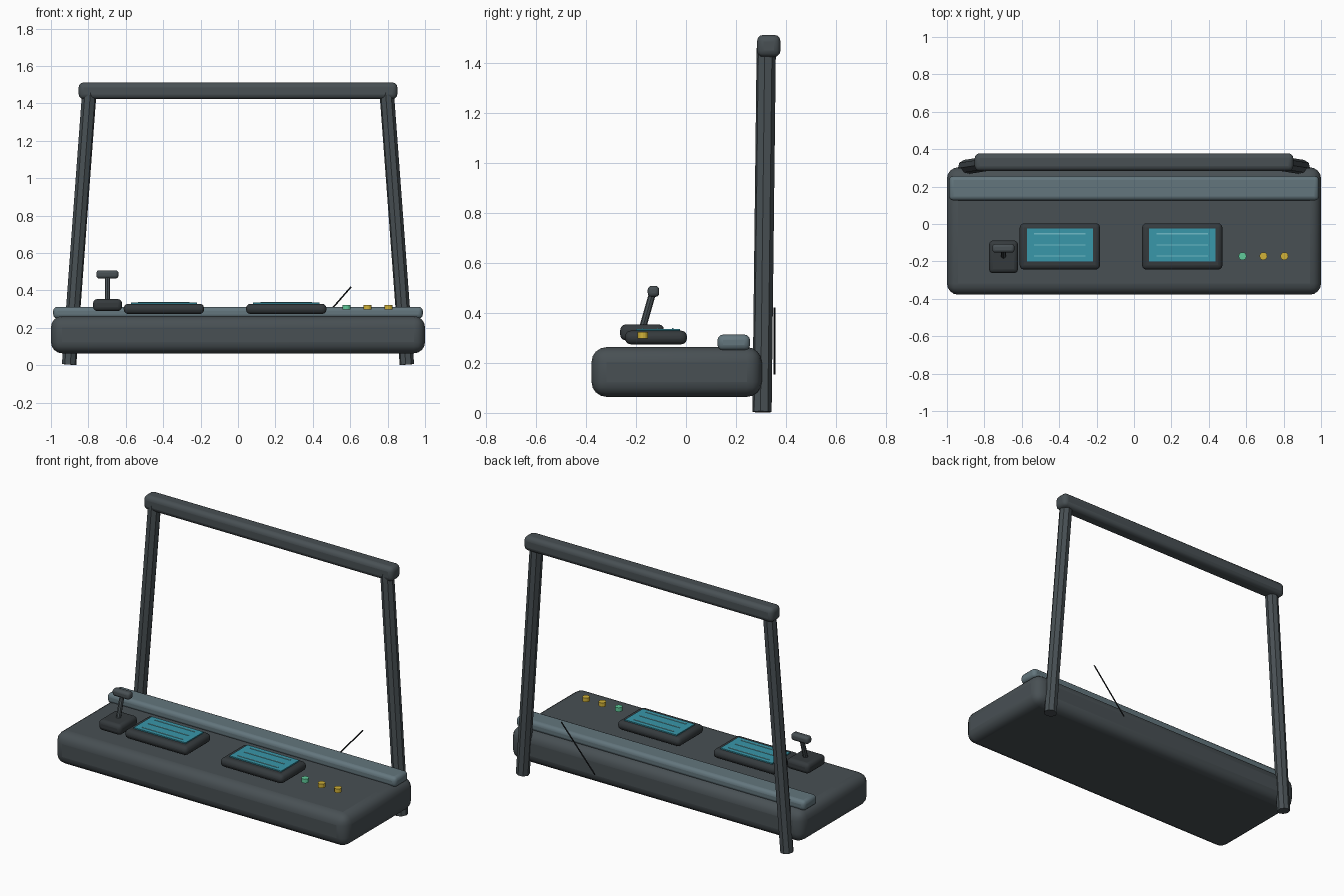
import bpy, math
from mathutils import Vector

if "Cube" in bpy.data.objects:
    bpy.data.objects.remove(bpy.data.objects["Cube"])


def mat(name, r, g, b):
    m = bpy.data.materials.new(name)
    m.diffuse_color = (r, g, b, 1)
    m.use_nodes = True
    m.node_tree.nodes["Principled BSDF"].inputs["Base Color"].default_value = m.diffuse_color
    return m


SHELL = mat("shell_grey", 0.065, 0.08, 0.088)
DARK = mat("dark_grey", 0.035, 0.042, 0.046)
TRIM = mat("trim_blue_grey", 0.125, 0.18, 0.205)
TEAL = mat("screen_teal", 0.04, 0.31, 0.40)
LINE = mat("screen_line", 0.16, 0.50, 0.58)
YELLOW = mat("yellow", 0.65, 0.45, 0.04)
GREEN = mat("green", 0.12, 0.60, 0.33)
BLACK = mat("black", 0.01, 0.012, 0.014)


def box(name, lo, hi, material, bevel=0, segments=3):
    """Box between two corners, with optional rounded edges."""
    lo, hi = Vector(lo), Vector(hi)
    bpy.ops.mesh.primitive_cube_add(size=1, location=(lo + hi) / 2)
    o = bpy.context.object
    o.name = name
    o.scale = hi - lo
    bpy.ops.object.transform_apply(location=False, rotation=False, scale=True)
    o.data.materials.append(material)
    if bevel:
        b = o.modifiers.new("round", 'BEVEL')
        b.width, b.segments = bevel, segments
        bpy.ops.object.shade_smooth_by_angle(angle=math.radians(35))
    return o


def rod(name, a, b, radius, material, sides=8):
    """Straight faceted rod from a to b."""
    a, b = Vector(a), Vector(b)
    d = b - a
    bpy.ops.mesh.primitive_cylinder_add(vertices=sides, radius=radius, depth=d.length,
                                        location=(a + b) / 2,
                                        rotation=d.to_track_quat('Z', 'Y').to_euler())
    o = bpy.context.object
    o.name = name
    o.data.materials.append(material)
    return o


# Console body and rear ledge
box("console_body", (-1, -0.378, 0.064), (1, 0.303, 0.263), SHELL, 0.06, 4)
box("rear_ledge", (-0.988, 0.126, 0.25), (0.988, 0.256, 0.313), TRIM, 0.022)

# Leaning posts and crossbar
for side, s in (("left", -1), ("right", 1)):
    rod(side + "_post", (s * 0.903, 0.304, 0.004), (s * 0.795, 0.321, 1.46), 0.039, SHELL)
box("top_bar", (-0.852, 0.284, 1.423), (0.852, 0.378, 1.512), SHELL, 0.026)

# Two display panels, each with screen and readout lines
for side, cx in (("left", -0.396), ("right", 0.258)):
    box(side + "_bezel", (cx - 0.215, -0.244, 0.274), (cx + 0.215, 0.004, 0.329), DARK, 0.024)
    box(side + "_screen", (cx - 0.177, -0.2, 0.322), (cx + 0.177, -0.023, 0.336), TEAL)
    for i in range(3):
        y = -0.052 - i * 0.06
        box(f"{side}_readout_{i}", (cx - 0.138, y - 0.003, 0.335),
            (cx + 0.138, y + 0.003, 0.339), LINE)

# Lever: base, stalk, grip
box("lever_base", (-0.775, -0.263, 0.29), (-0.62, -0.088, 0.354), DARK, 0.022)
rod("lever_stalk", (-0.698, -0.178, 0.325), (-0.698, -0.132, 0.485), 0.014, SHELL)
box("lever_grip", (-0.757, -0.153, 0.464), (-0.639, -0.107, 0.508), SHELL, 0.015)

# Push buttons
for i, m in enumerate((GREEN, YELLOW, YELLOW)):
    x = 0.58 + i * 0.112
    rod(f"button_{i}", (x, -0.172, 0.298), (x, -0.172, 0.323), 0.021, m, 12)

# Thin wire behind the console
rod("rear_wire", (0.374, 0.354, 0.155), (0.605, 0.354, 0.42), 0.004, BLACK, 6)
